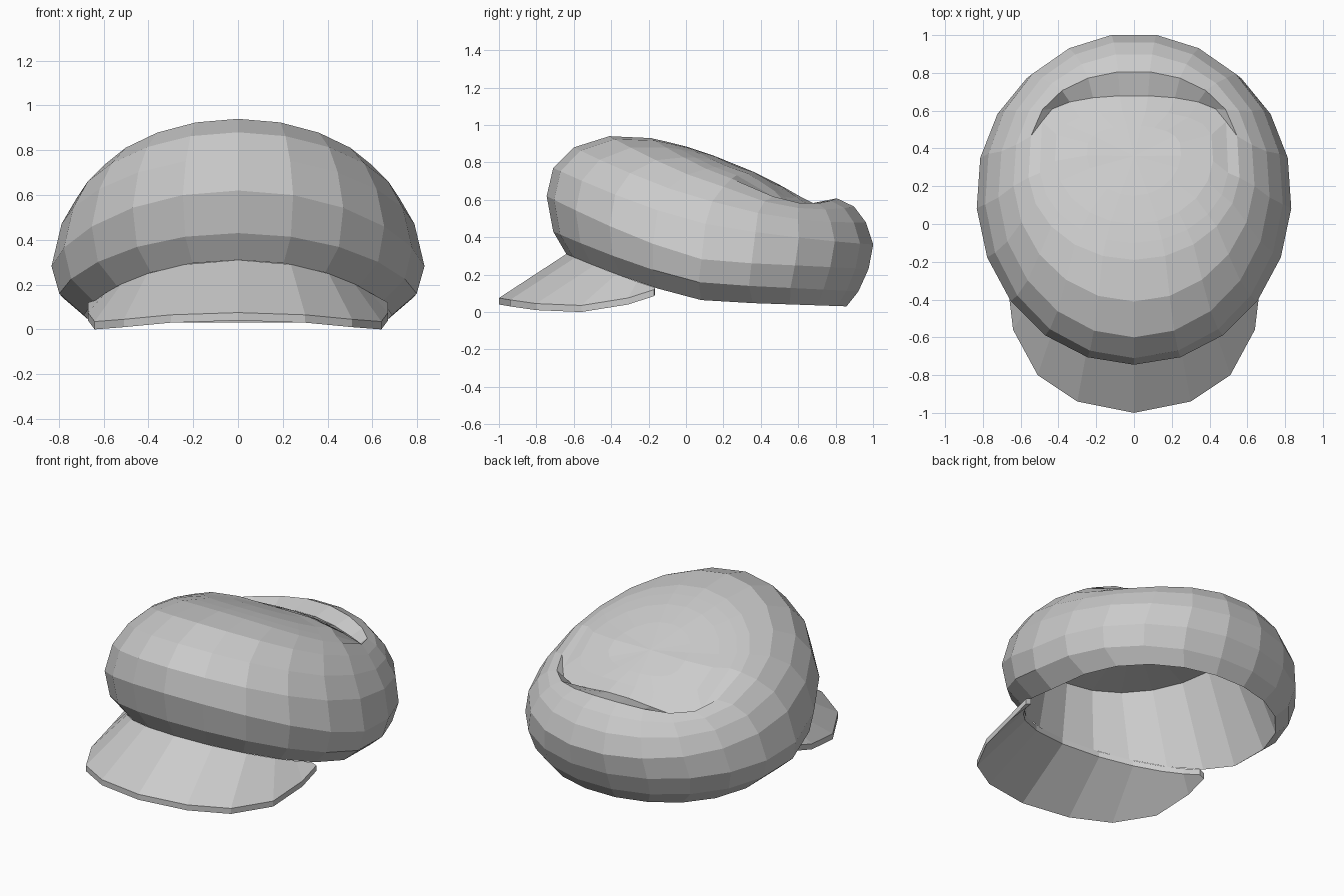
import bpy, bmesh
from math import sin, cos, pi, radians

if "Cube" in bpy.data.objects:
    bpy.data.objects.remove(bpy.data.objects["Cube"])

cloth = bpy.data.materials.new("grey cloth")
GREY = (0.6, 0.6, 0.6, 1)
cloth.use_nodes = True
cloth.diffuse_color = GREY
cloth.node_tree.nodes["Principled BSDF"].inputs["Base Color"].default_value = GREY

SIDES = 21


def ring_point(ring, a):
    """Oval ring: front y, z; side x, y, z; back y, z, squareness, dip at the back corners."""
    fy, fz, sx, sy, sz, by, bz, square, dip = ring
    s, c = sin(a), abs(cos(a))
    if cos(a) > 0:
        return (sx * s, sy + (fy - sy) * c, sz + (fz - sz) * c ** 1.3)
    t = c ** square
    return (sx * s, sy + (by - sy) * t, sz + (bz - sz) * t - dip * s * s * c ** .5)


def loft(bm, rings):
    loops = [[bm.verts.new(ring_point(r, 2 * pi * k / SIDES)) for k in range(SIDES)]
             for r in rings]
    for lo, hi in zip(loops, loops[1:]):
        for k in range(SIDES):
            n = (k + 1) % SIDES
            bm.faces.new((lo[k], lo[n], hi[n], hi[k]))
    return loops


def fan(bm, loop, centre):
    tip = bm.verts.new(centre)
    for k in range(SIDES):
        bm.faces.new((loop[k], loop[(k + 1) % SIDES], tip))


def finish(bm, name):
    bmesh.ops.recalc_face_normals(bm, faces=bm.faces)
    mesh = bpy.data.meshes.new(name)
    bm.to_mesh(mesh)
    bm.free()
    mesh.materials.append(cloth)
    obj = bpy.data.objects.new(name, mesh)
    bpy.context.collection.objects.link(obj)


# Puffed crown with a fold across the back, and the lining inside the opening
RIM = (-.64, .31, .69, .14, .055, .865, .03, .8, 0)
PUFF = [
    (-.71, .43, .80, .13, .15, .93, .11, .9, 0),
    (-.745, .62, .835, .15, .27, .985, .23, .95, 0),
    (-.71, .77, .79, .17, .46, 1.01, .36, .95, .02),
    (-.6, .88, .72, .2, .58, .97, .48, .95, .06),
    (-.41, .94, .64, .25, .66, .905, .565, .9, .1),
    (-.19, .93, .56, .28, .705, .81, .61, .7, .12),
    (-.1, .91, .5, .3, .725, .68, .585, .3, .14),
    (0, .885, .42, .36, .735, .6, .625, .5, .08),
    (.15, .835, .25, .38, .745, .52, .67, .7, .02),
]
LINING = (-.6, .66, .56, .05, .68, .8, .45, 1, 0)

bm = bmesh.new()
loops = loft(bm, [LINING, RIM] + PUFF)
fan(bm, loops[0], (0, 0, .75))
fan(bm, loops[-1], (0, .36, .75))
finish(bm, "crown")

# Curved brim following the front of the rim
THICK = .035
EDGE = [(0, -1, .075), (.3, -.94, .065), (.51, -.8, .045),
        (.64, -.56, .035), (.67, -.31, .075), (.67, -.17, .12)]
ANGLES = [0, 20, 36, 49, 59, 67]
outer = [(-x, y, z) for x, y, z in EDGE[:0:-1]] + EDGE
inner = [ring_point(RIM, radians(a)) for a in [-a for a in ANGLES[:0:-1]] + ANGLES]

bm = bmesh.new()
rows = [[bm.verts.new((x, y, z - drop)) for x, y, z in pts]
        for pts, drop in ((inner, 0), (outer, 0), (outer, THICK), (inner, THICK))]
for i in range(4):
    a, b = rows[i], rows[(i + 1) % 4]
    for k in range(len(a) - 1):
        bm.faces.new((a[k], a[k + 1], b[k + 1], b[k]))
for k in (0, -1):
    bm.faces.new([row[k] for row in rows])
finish(bm, "brim")
